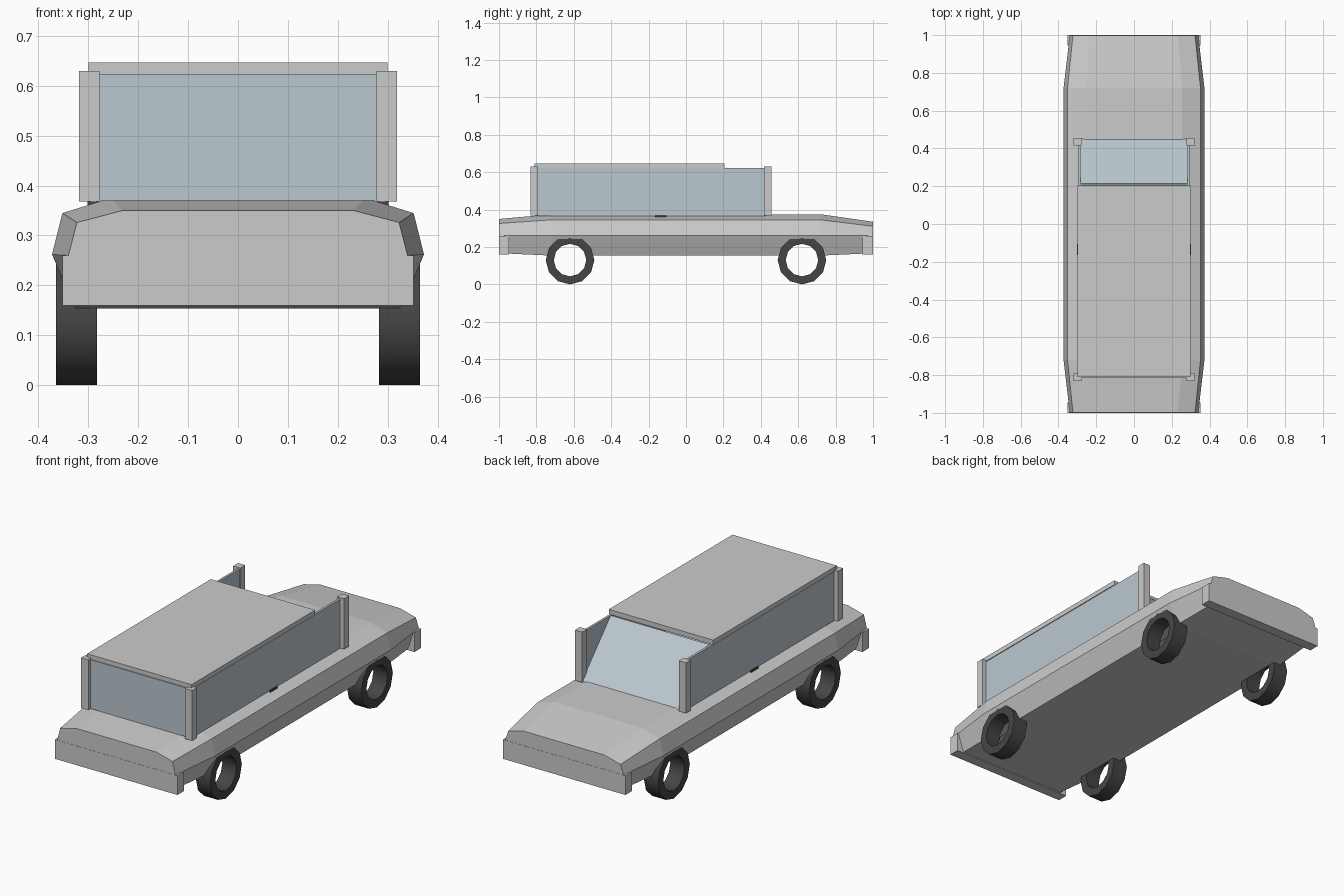
import bpy, bmesh, math
from mathutils import Matrix, Vector

if "Cube" in bpy.data.objects:
    bpy.data.objects.remove(bpy.data.objects["Cube"])


def material(name, color):
    m = bpy.data.materials.new(name)
    m.diffuse_color = (*color, 1)
    m.use_nodes = True
    m.node_tree.nodes["Principled BSDF"].inputs["Base Color"].default_value = m.diffuse_color
    return m


GLASS = material("glass", (0.50, 0.58, 0.63))
DARK = material("rubber", (0.06, 0.06, 0.06))


def finish(name, bm, mat=None):
    bmesh.ops.recalc_face_normals(bm, faces=bm.faces)
    me = bpy.data.meshes.new(name)
    bm.to_mesh(me)
    bm.free()
    ob = bpy.data.objects.new(name, me)
    bpy.context.collection.objects.link(ob)
    if mat:
        me.materials.append(mat)
    return ob


def box(name, x, y, z, mat=None):
    """Box from (min, max) ranges."""
    bm = bmesh.new()
    size = [r[1] - r[0] for r in (x, y, z)]
    mid = Vector([(r[0] + r[1]) / 2 for r in (x, y, z)])
    bmesh.ops.create_cube(bm, size=1, matrix=Matrix.Translation(mid) @ Matrix.Diagonal((*size, 1)))
    return finish(name, bm, mat)


def loft(name, sections):
    """Closed skin through matching rings of points."""
    bm = bmesh.new()
    rings = [[bm.verts.new(p) for p in s] for s in sections]
    n = len(rings[0])
    for a, b in zip(rings, rings[1:]):
        for i in range(n):
            j = (i + 1) % n
            bm.faces.new((a[i], a[j], b[j], b[i]))
    bm.faces.new(rings[0])
    bm.faces.new(rings[-1])
    return finish(name, bm)


# Body: half sections (x, z) mirrored and lofted along y
MID = [(0.326, 0.154), (0.373, 0.262), (0.352, 0.345), (0.255, 0.375)]
FRONT = [(0.31, 0.167), (0.34, 0.26), (0.323, 0.326), (0.232, 0.35)]
REAR = [(0.31, 0.167), (0.34, 0.26), (0.323, 0.311), (0.232, 0.335)]


def section(y, half):
    return [(x, y, z) for x, z in half] + [(-x, y, z) for x, z in reversed(half)]


body = loft("body", [section(-0.999, FRONT), section(-0.72, MID),
                     section(0.72, MID), section(0.999, REAR)])

# Wheel openings cut into the lower flanks
WHEELS = [(s, y) for s in (-1, 1) for y in (-0.62, 0.62)]
WHEEL_Z = 0.13
TO_X = Matrix.Rotation(math.pi / 2, 4, 'Y')
bm = bmesh.new()
for s, y in WHEELS:
    bmesh.ops.create_cone(bm, cap_ends=True, segments=12, radius1=0.118, radius2=0.118, depth=0.2,
                          matrix=Matrix.Translation((s * 0.384, y, WHEEL_Z)) @ TO_X)
cutter = finish("wheel_opening_cutter", bm)
mod = body.modifiers.new("openings", 'BOOLEAN')
mod.operation = 'DIFFERENCE'
mod.solver = 'EXACT'
mod.object = cutter
bpy.context.view_layer.update()
cut = bpy.data.meshes.new_from_object(body.evaluated_get(bpy.context.evaluated_depsgraph_get()))
body.modifiers.clear()
bpy.data.objects.remove(cutter)

# Leave the openings open to the hollow inside of the body
bm = bmesh.new()
bm.from_mesh(cut)
inner = [f for f in bm.faces if abs(f.normal.x) > 0.99 and abs(f.calc_center_median().x) < 0.3]
bmesh.ops.delete(bm, geom=inner, context='FACES')
bm.to_mesh(body.data)
bm.free()

# Hollow twelve-sided tyres
for s, y in WHEELS:
    bm = bmesh.new()
    profile = [(0.283, 0.130), (0.365, 0.130), (0.365, 0.087), (0.283, 0.087)]
    rings = []
    for k in range(12):
        a = k * math.tau / 12
        rings.append([bm.verts.new((s * x, y + r * math.cos(a), WHEEL_Z + r * math.sin(a)))
                      for x, r in profile])
    for k in range(12):
        a, b = rings[k], rings[(k + 1) % 12]
        for i in range(4):
            j = (i + 1) % 4
            bm.faces.new((a[i], a[j], b[j], b[i]))
    tyre = finish(f"{'front' if y < 0 else 'back'}_{'right' if s > 0 else 'left'}_tyre", bm, DARK)
    bpy.ops.object.select_all(action='DESELECT')
    tyre.select_set(True)
    bpy.context.view_layer.objects.active = tyre
    bpy.ops.object.shade_smooth_by_angle(angle=math.radians(40))

# Bumpers
box("front_bumper", (-0.352, 0.352), (-1.0, -0.945), (0.16, 0.26))
box("back_bumper", (-0.352, 0.352), (0.945, 1.0), (0.16, 0.26))

# Roof slab and corner posts
box("roof", (-0.30, 0.30), (-0.81, 0.205), (0.622, 0.647))
for s in (-1, 1):
    side = "right" if s > 0 else "left"
    for end, y in (("front", -0.812), ("back", 0.436)):
        xs = sorted((s * 0.278, s * 0.319))
        box(f"{end}_{side}_post", xs, (y - 0.02, y + 0.02), (0.368, 0.63))
    # Side window and door handle
    box(f"{side}_window", sorted((s * 0.284, s * 0.296)), (-0.80, 0.425), (0.366, 0.622), GLASS)
    box(f"{side}_door_handle", sorted((s * 0.28, s * 0.302)), (-0.165, -0.105), (0.358, 0.37), DARK)

# Upright end window and sloping windscreen
box("end_window", (-0.28, 0.28), (-0.815, -0.803), (0.37, 0.624), GLASS)
screen = loft("windscreen", [[(x, 0.450, 0.372), (x, 0.215, 0.624), (x, 0.205, 0.618), (x, 0.436, 0.370)]
                             for x in (-0.282, 0.282)])
screen.data.materials.append(GLASS)
